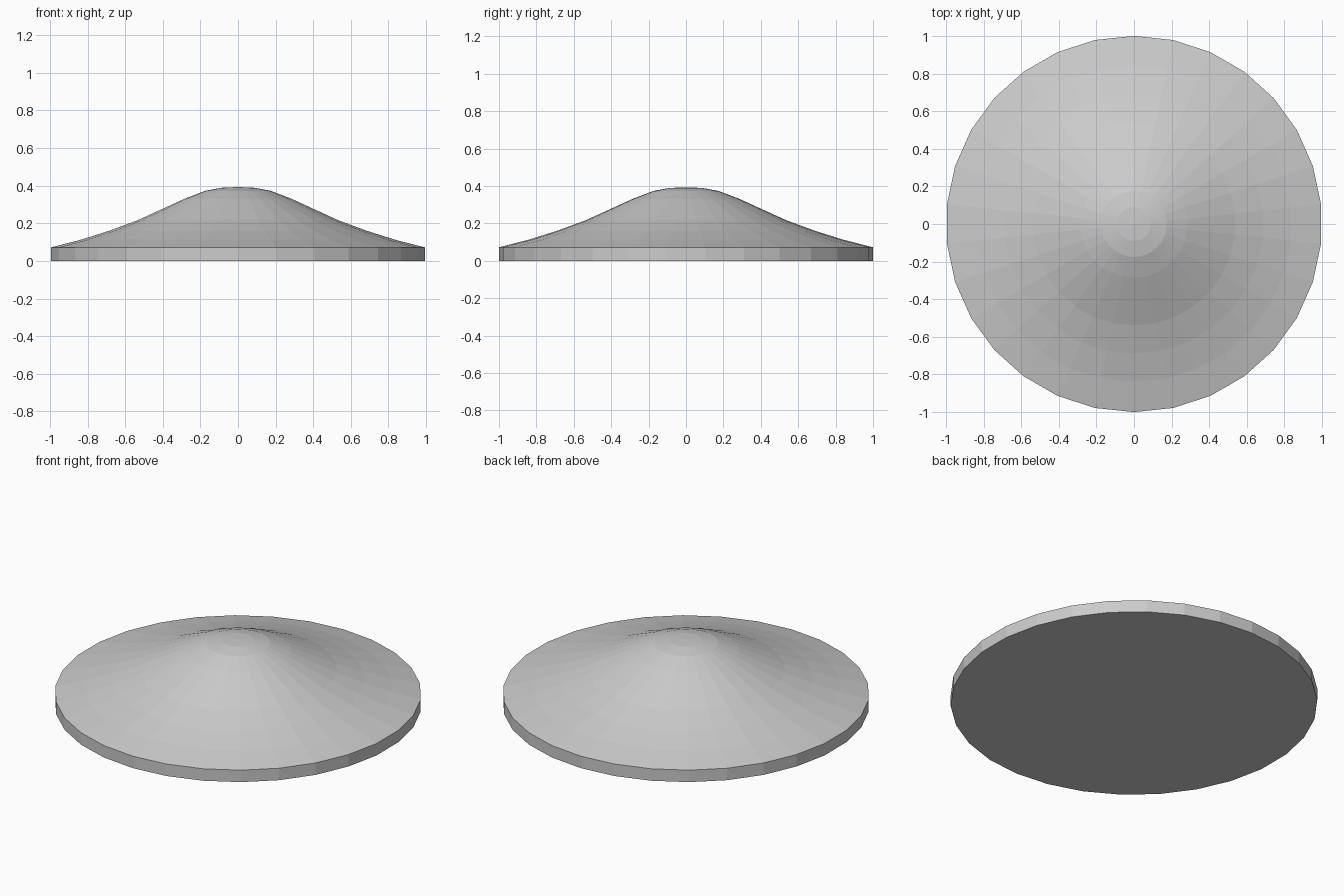
import bpy, bmesh
from math import sin, cos, tau

if "Cube" in bpy.data.objects:
    bpy.data.objects.remove(bpy.data.objects["Cube"])

SIDES = 30
# Radius and height from the base rim up to the top ring
PROFILE = [(1.0, 0.0), (1.0, 0.072), (0.84, 0.113), (0.69, 0.16), (0.54, 0.215),
           (0.41, 0.274), (0.285, 0.331), (0.175, 0.373), (0.09, 0.389)]

bm = bmesh.new()
rings = [[bm.verts.new((r * sin(tau * i / SIDES), r * cos(tau * i / SIDES), z))
          for i in range(SIDES)] for r, z in PROFILE]

# Rim wall and bell-shaped slope
for low, high in zip(rings, rings[1:]):
    for i in range(SIDES):
        j = (i + 1) % SIDES
        bm.faces.new((low[i], low[j], high[j], high[i]))

# Flat underside and shallow crown
bm.faces.new(rings[0])
peak = bm.verts.new((0, 0, 0.393))
for i in range(SIDES):
    bm.faces.new((rings[-1][i], rings[-1][(i + 1) % SIDES], peak))

bmesh.ops.recalc_face_normals(bm, faces=bm.faces)
mesh = bpy.data.meshes.new("domed_disc")
bm.to_mesh(mesh)
bm.free()
bpy.context.collection.objects.link(bpy.data.objects.new("domed_disc", mesh))
